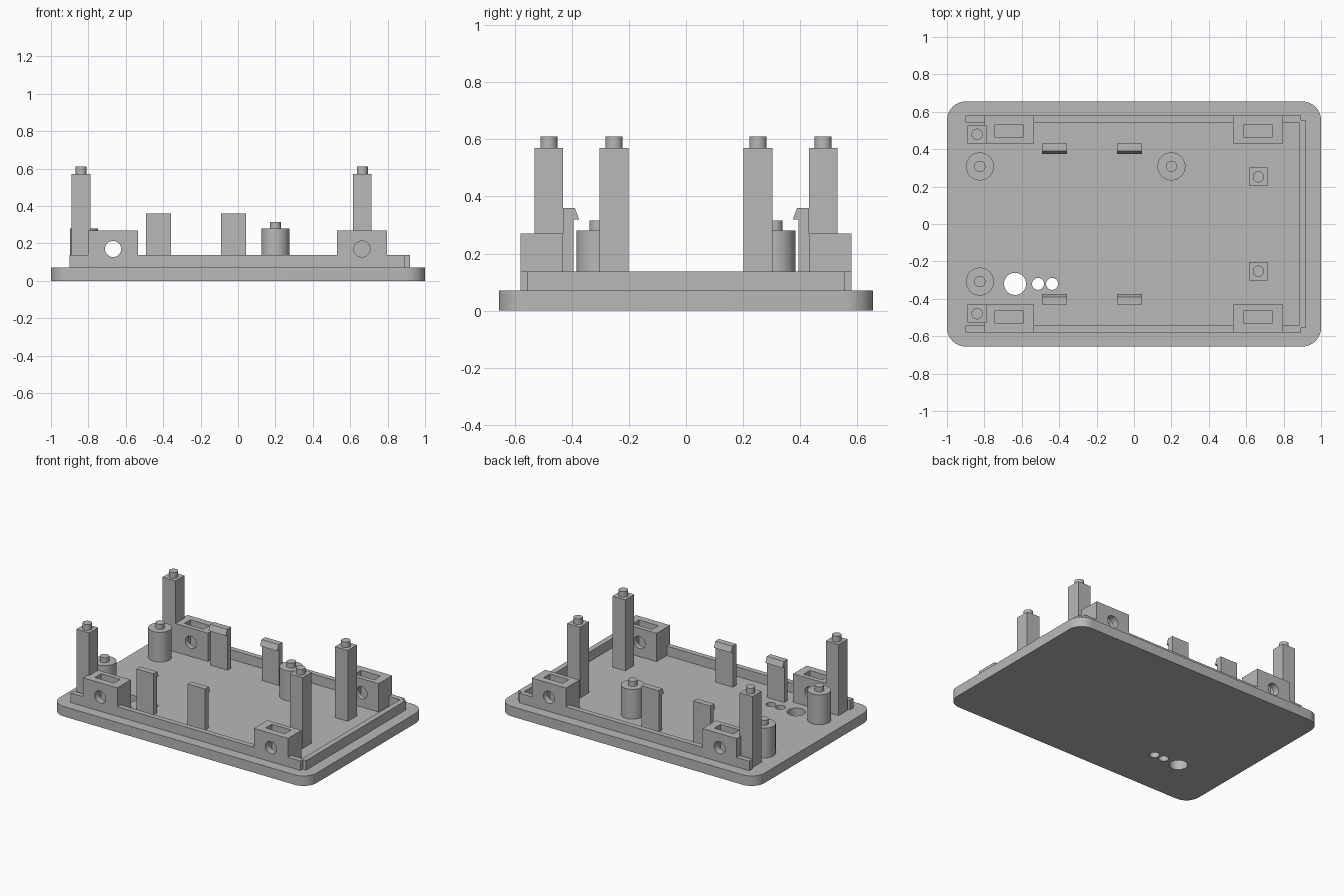
import bpy, bmesh, math
from mathutils import Matrix, Vector

cube = bpy.data.objects.get("Cube")
if cube:
    bpy.data.objects.remove(cube, do_unlink=True)

GREY = (0.48, 0.48, 0.48, 1)
mat = bpy.data.materials.new("grey_plastic")
mat.use_nodes = True
mat.diffuse_color = GREY
mat.node_tree.nodes["Principled BSDF"].inputs["Base Color"].default_value = GREY

FLOOR = 0.07


def finish(name, bm):
    bmesh.ops.recalc_face_normals(bm, faces=bm.faces)
    mesh = bpy.data.meshes.new(name)
    bm.to_mesh(mesh)
    bm.free()
    mesh.materials.append(mat)
    obj = bpy.data.objects.new(name, mesh)
    bpy.context.collection.objects.link(obj)
    return obj


def add_box(bm, x0, x1, y0, y1, z0, z1):
    size = Matrix.Diagonal((x1 - x0, y1 - y0, z1 - z0, 1))
    centre = Matrix.Translation(((x0 + x1) / 2, (y0 + y1) / 2, (z0 + z1) / 2))
    return bmesh.ops.create_cube(bm, size=1, matrix=centre @ size)["verts"]


def box(name, *bounds):
    bm = bmesh.new()
    add_box(bm, *bounds)
    return finish(name, bm)


def add_cylinder(bm, x, y, r, z0, z1):
    bmesh.ops.create_cone(bm, cap_ends=True, segments=40, radius1=r, radius2=r,
                          depth=z1 - z0, matrix=Matrix.Translation((x, y, (z0 + z1) / 2)))


def bore(x, y, z, r, depth, along_y=False):
    bm = bmesh.new()
    turn = Matrix.Rotation(math.pi / 2 if along_y else 0, 4, "X")
    bmesh.ops.create_cone(bm, cap_ends=True, segments=40, radius1=r, radius2=r,
                          depth=depth, matrix=Matrix.Translation((x, y, z)) @ turn)
    return finish("bore_cutter", bm)


def cut(obj, cutters):
    bpy.context.view_layer.objects.active = obj
    for cutter in cutters:
        cutter.hide_render = True
        mod = obj.modifiers.new("cut", "BOOLEAN")
        mod.operation = "DIFFERENCE"
        mod.solver = "EXACT"
        mod.object = cutter
        bpy.ops.object.modifier_apply(modifier=mod.name)
        bpy.data.objects.remove(cutter, do_unlink=True)


# Base plate with rounded corners and three drilled holes
bm = bmesh.new()
add_box(bm, -1, 1, -0.655, 0.655, 0, FLOOR)
corners = [e for e in bm.edges if abs(e.verts[0].co.z - e.verts[1].co.z) > 0.01]
bmesh.ops.bevel(bm, geom=corners, offset=0.1, segments=12, profile=0.5, affect="EDGES")
plate = finish("base_plate", bm)
cut(plate, [bore(x, -0.32, 0.035, r, 0.3)
            for x, r in ((-0.636, 0.059), (-0.513, 0.032), (-0.438, 0.032))])

# End lip
box("end_lip", 0.882, 0.92, -0.554, 0.554, FLOOR, 0.137)

for side, label in ((-1, "front"), (1, "back")):
    def span(a, b):
        return sorted((side * a, side * b))

    # Side rail and the two screw blocks with nut slots
    rail = box(label + "_rail", -0.9, 0.893, *span(0.543, 0.58), FLOOR, 0.137)
    for x, end in ((-0.668, "right"), (0.663, "left")):
        block = box(f"{label}_{end}_screw_block", x - 0.133, x + 0.133,
                    *span(0.43, 0.58), FLOOR, 0.27)
        slot = box("slot_cutter", x - 0.075, x + 0.075, *span(0.463, 0.532), FLOOR + 0.005, 0.4)
        cut(block, [slot, bore(x, side * 0.5, 0.17, 0.043, 0.4, True)])
        cut(rail, [bore(x, side * 0.56, 0.17, 0.043, 0.2, True)])

    # Square posts with locating pins
    for x, y, end in ((-0.839, 0.48, "right"), (0.665, 0.252, "left")):
        bm = bmesh.new()
        add_box(bm, x - 0.05, x + 0.05, side * y - 0.05, side * y + 0.05, FLOOR, 0.57)
        add_cylinder(bm, x, side * y, 0.03, 0.57, 0.61)
        finish(f"{label}_{end}_post", bm)

    # Snap clips with an inward hook
    profile = [(0.431, FLOOR), (0.431, 0.36), (0.389, 0.36),
               (0.374, 0.32), (0.393, 0.32), (0.393, FLOOR)]
    for x, end in ((-0.424, "right"), (-0.023, "middle")):
        bm = bmesh.new()
        face = bm.faces.new([bm.verts.new((x - 0.067, side * y, z)) for y, z in profile])
        new = bmesh.ops.extrude_face_region(bm, geom=[face])["geom"]
        bmesh.ops.translate(bm, vec=Vector((0.134, 0, 0)),
                            verts=[v for v in new if isinstance(v, bmesh.types.BMVert)])
        finish(f"{label}_{end}_clip", bm)

# Round standoffs with pins
for i, (x, y) in enumerate(((-0.824, -0.308), (-0.824, 0.308), (0.2, 0.308))):
    bm = bmesh.new()
    add_cylinder(bm, x, y, 0.075, FLOOR, 0.28)
    add_cylinder(bm, x, y, 0.03, 0.28, 0.315)
    finish(f"standoff_{i + 1}", bm)

# Smooth the round walls, keep the edges sharp
for obj in bpy.context.collection.objects:
    if obj.type == "MESH" and obj.data.materials and obj.data.materials[0] == mat:
        bpy.ops.object.select_all(action="DESELECT")
        obj.select_set(True)
        bpy.context.view_layer.objects.active = obj
        bpy.ops.object.shade_smooth_by_angle(angle=math.radians(30))
